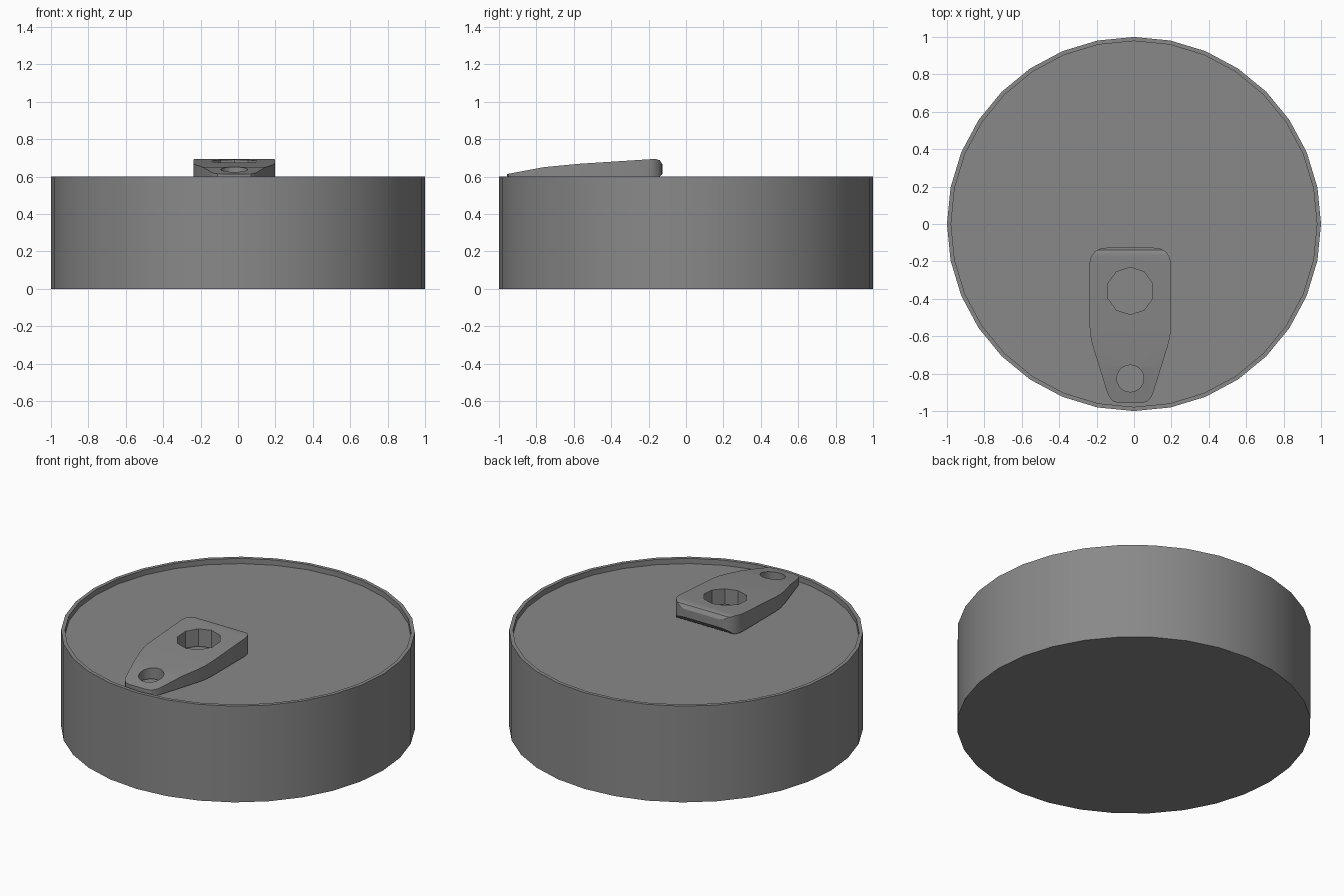
import bpy, bmesh
from math import sin, cos, pi, radians

if "Cube" in bpy.data.objects:
    bpy.data.objects.remove(bpy.data.objects["Cube"])

# Dark grey metal
metal = bpy.data.materials.new("dark_metal")
metal.diffuse_color = (0.25, 0.25, 0.25, 1)
metal.use_nodes = True
metal.node_tree.nodes["Principled BSDF"].inputs["Base Color"].default_value = metal.diffuse_color


def make_object(name, bm):
    bmesh.ops.recalc_face_normals(bm, faces=bm.faces)
    me = bpy.data.meshes.new(name)
    bm.to_mesh(me)
    bm.free()
    me.materials.append(metal)
    ob = bpy.data.objects.new(name, me)
    bpy.context.collection.objects.link(ob)
    return ob


def prism(name, pts, vec):
    """Extrude a closed outline of 3D points along vec."""
    bm = bmesh.new()
    face = bm.faces.new([bm.verts.new(p) for p in pts])
    ext = bmesh.ops.extrude_face_region(bm, geom=[face])
    moved = [g for g in ext["geom"] if isinstance(g, bmesh.types.BMVert)]
    bmesh.ops.translate(bm, verts=moved, vec=vec)
    return make_object(name, bm)


def circle(x, y, r, n):
    return [(x + r * cos(pi / 2 + 2 * pi * i / n), y + r * sin(pi / 2 + 2 * pi * i / n), 0.55)
            for i in range(n)]


def smooth(ob, angle):
    bpy.ops.object.select_all(action='DESELECT')
    ob.select_set(True)
    bpy.context.view_layer.objects.active = ob
    bpy.ops.object.shade_smooth_by_angle(angle=radians(angle))


def boolean(ob, cutter, op):
    cutter.hide_render = True
    mod = ob.modifiers.new(op, 'BOOLEAN')
    mod.operation, mod.object, mod.solver = op, cutter, 'EXACT'
    bpy.context.view_layer.objects.active = ob
    bpy.ops.object.modifier_apply(modifier=mod.name)
    bpy.data.objects.remove(cutter)


# Can body: 32-sided wall, thin rim and sunken lid
SIDES = 32
bm = bmesh.new()
rings = [[bm.verts.new((r * cos(2 * pi * i / SIDES), r * sin(2 * pi * i / SIDES), z))
          for i in range(SIDES)]
         for r, z in [(1, 0), (1, 0.6), (0.978, 0.6), (0.978, 0.567)]]
for a, b in zip(rings, rings[1:]):
    for i in range(SIDES):
        j = (i + 1) % SIDES
        bm.faces.new((a[i], a[j], b[j], b[i]))
bm.faces.new(rings[0])
bm.faces.new(rings[-1])
smooth(make_object("can_body", bm), 30)

# Pull tab: plan outline intersected with the sloping side profile
CX = -0.02
half = [(0.06, -0.957), (0.09, -0.95), (0.113, -0.925), (0.125, -0.895), (0.20, -0.655),
        (0.213, -0.60), (0.218, -0.54), (0.218, -0.21), (0.21, -0.175),
        (0.19, -0.147), (0.16, -0.132), (0.12, -0.126)]
plan = [(CX + x, y, 0.5) for x, y in half] + [(CX - x, y, 0.5) for x, y in reversed(half)]
tab = prism("pull_tab", plan, (0, 0, 0.3))
side = [(-1.0, 0.58), (-0.16, 0.58), (-0.126, 0.615), (-0.126, 0.665), (-0.14, 0.688),
        (-0.165, 0.695), (-0.57, 0.669), (-0.76, 0.651), (-1.0, 0.606)]
boolean(tab, prism("side_cutter", [(-0.5, y, z) for y, z in side], (1, 0, 0)), 'INTERSECT')

# Finger hole and rivet hole
for y, r, n in [(-0.358, 0.126, 10), (-0.826, 0.072, 20)]:
    boolean(tab, prism("hole_cutter", circle(CX, y, r, n), (0, 0, 0.3)), 'DIFFERENCE')
smooth(tab, 30)
